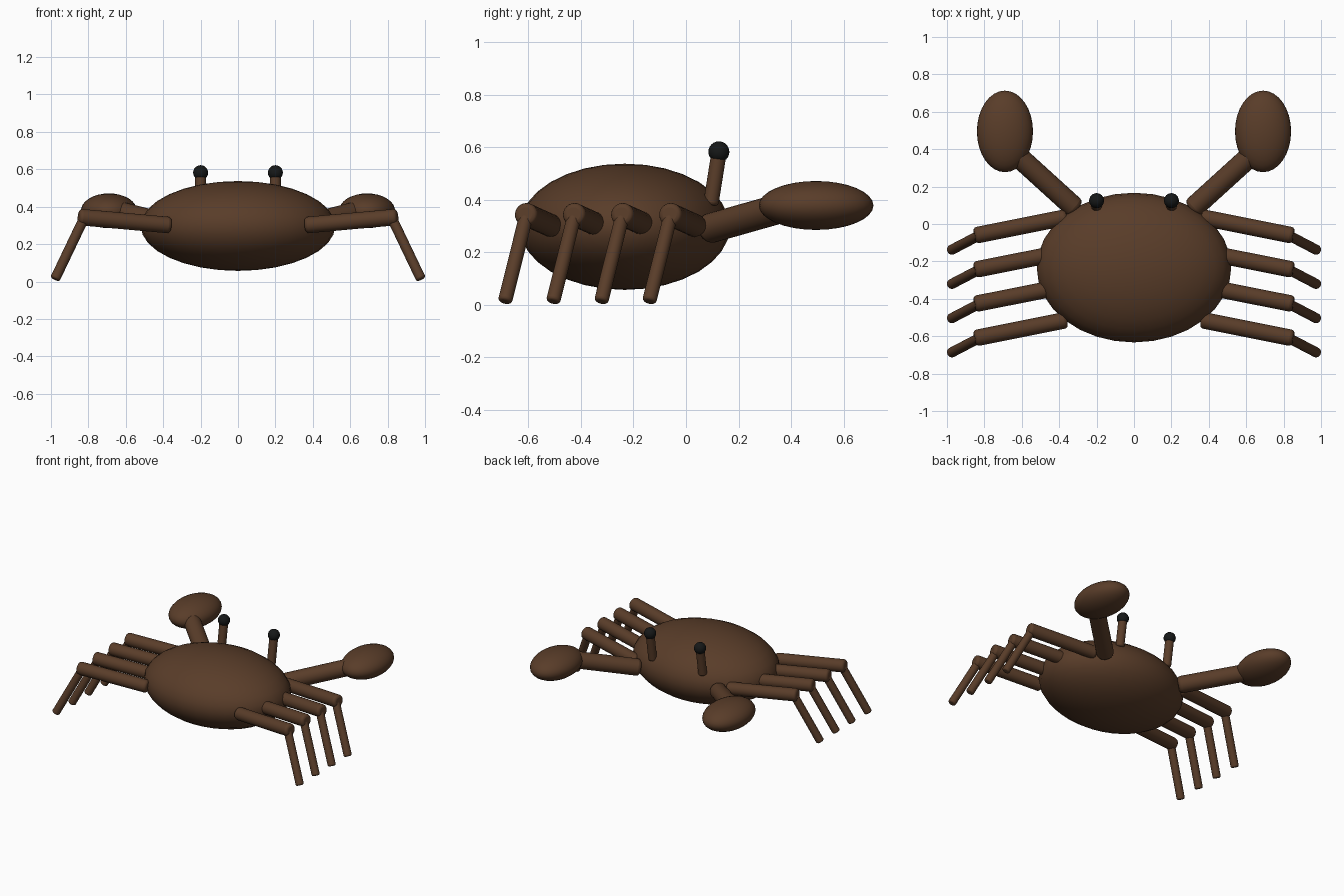
import bpy
from math import radians
from mathutils import Vector

if "Cube" in bpy.data.objects:
    bpy.data.objects.remove(bpy.data.objects["Cube"])


def material(name, rgb):
    m = bpy.data.materials.new(name)
    m.diffuse_color = (*rgb, 1)
    m.use_nodes = True
    m.node_tree.nodes["Principled BSDF"].inputs["Base Color"].default_value = m.diffuse_color
    return m


SHELL = material("brown shell", (0.1, 0.046, 0.022))
BLACK = material("black eye", (0.008, 0.009, 0.009))


def finish(obj, name, mat):
    obj.name = name
    obj.data.materials.append(mat)
    bpy.ops.object.shade_smooth_by_angle(angle=radians(35))


def ellipsoid(name, centre, radii, mat=SHELL, segments=32, rings=16):
    bpy.ops.mesh.primitive_uv_sphere_add(segments=segments, ring_count=rings, location=centre)
    obj = bpy.context.object
    obj.scale = radii
    bpy.ops.object.transform_apply(location=False, rotation=False)
    finish(obj, name, mat)


def rod(name, start, end, radius):
    """Cylinder between two points with softened rims."""
    a, b = Vector(start), Vector(end)
    bpy.ops.mesh.primitive_cylinder_add(vertices=24, radius=radius,
                                        depth=(b - a).length, location=(a + b) / 2)
    obj = bpy.context.object
    obj.rotation_euler = (b - a).to_track_quat('Z', 'Y').to_euler()
    bevel = obj.modifiers.new("soft rim", 'BEVEL')
    bevel.width = radius * 0.4
    bevel.segments = 3
    bevel.limit_method = 'ANGLE'
    bevel.angle_limit = radians(40)
    finish(obj, name, SHELL)


# Body shell
ellipsoid("body", (0, -0.233, 0.297), (0.52, 0.40, 0.24))

for side, s in (("left", -1), ("right", 1)):
    # Claw arm and pincer
    rod(f"{side}_claw_arm", (s * 0.31, 0.08, 0.288), (s * 0.64, 0.38, 0.373), 0.057)
    ellipsoid(f"{side}_claw", (s * 0.69, 0.495, 0.378), (0.15, 0.218, 0.093))

    # Eye on a stalk
    rod(f"{side}_eye_stalk", (s * 0.2, 0.094, 0.38), (s * 0.2, 0.125, 0.575), 0.029)
    ellipsoid(f"{side}_eye", (s * 0.2, 0.125, 0.582), (0.04,) * 3, BLACK, 24, 12)

    # Four jointed legs
    for i in range(4):
        y = -0.057 - 0.183 * i
        rod(f"{side}_upper_leg_{i + 1}", (s * 0.36, y + 0.093, 0.301),
            (s * 0.852, y - 0.005, 0.345), 0.044)
        rod(f"{side}_lower_leg_{i + 1}", (s * 0.82, y, 0.345),
            (s * 0.979, y - 0.083, 0.012), 0.027)
